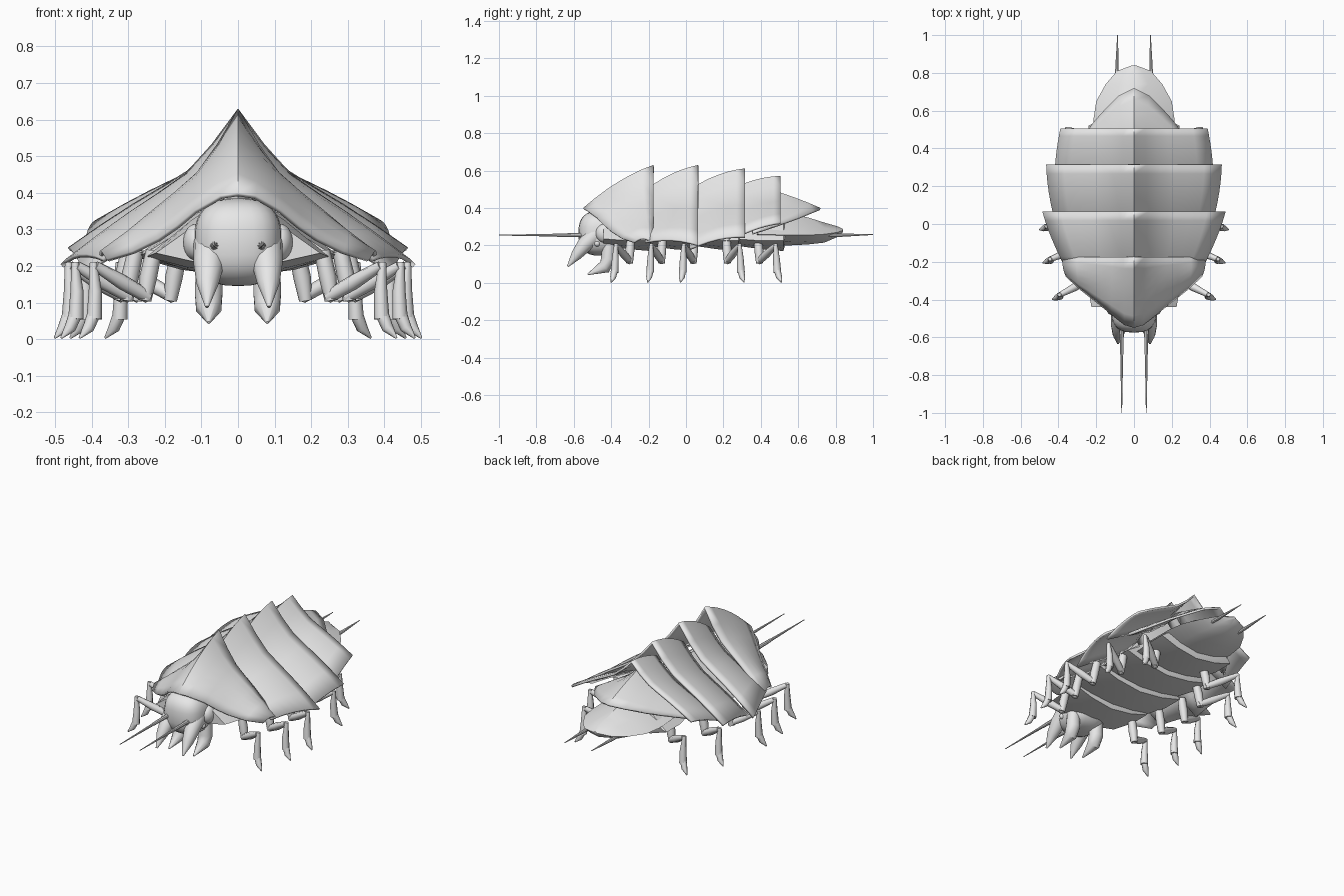
import bpy, bmesh, math
from mathutils import Vector

cube = bpy.data.objects.get("Cube")
if cube:
    bpy.data.objects.remove(cube, do_unlink=True)

grey = bpy.data.materials.new("pale_grey")
grey.use_nodes = True
grey.diffuse_color = (0.8, 0.8, 0.8, 1)
grey.node_tree.nodes["Principled BSDF"].inputs["Base Color"].default_value = (0.8, 0.8, 0.8, 1)


def finish(name, bm, closed=True, angle=35):
    """Turn a bmesh into a named, coloured, shaded object."""
    if closed:
        bmesh.ops.recalc_face_normals(bm, faces=bm.faces)
    mesh = bpy.data.meshes.new(name)
    bm.to_mesh(mesh)
    bm.free()
    mesh.materials.append(grey)
    ob = bpy.data.objects.new(name, mesh)
    bpy.context.collection.objects.link(ob)
    bpy.ops.object.select_all(action='DESELECT')
    ob.select_set(True)
    bpy.context.view_layer.objects.active = ob
    bpy.ops.object.shade_smooth_by_angle(angle=math.radians(angle))
    return ob


def loft(bm, rows, ring=True):
    """Skin rows of points; rings are capped at both ends."""
    vs = [[bm.verts.new(p) for p in row] for row in rows]
    n = len(vs[0])
    for a, b in zip(vs, vs[1:]):
        for j in range(n if ring else n - 1):
            k = (j + 1) % n
            bm.faces.new((a[j], a[k], b[k], b[j]))
    if ring:
        bm.faces.new(vs[0][::-1])
        bm.faces.new(vs[-1])


def tube(bm, path, radii, sides=8):
    """Tapered tube along a path."""
    pts = [Vector(p) for p in path]
    rows = []
    for i, (p, r) in enumerate(zip(pts, radii)):
        t = (pts[min(i + 1, len(pts) - 1)] - pts[max(i - 1, 0)]).normalized()
        u = t.cross(Vector((1, 0, 0))).normalized()
        v = t.cross(u)
        angles = [math.tau * k / sides for k in range(sides)]
        rows.append([p + (u * math.cos(a) + v * math.sin(a)) * r for a in angles])
    loft(bm, rows)


def ball(bm, centre, size, power=1.0):
    """Ellipsoid, squared off when power is below one."""
    made = bmesh.ops.create_uvsphere(bm, u_segments=24, v_segments=16, radius=1)
    for v in made["verts"]:
        v.co = Vector([c + s * math.copysign(abs(q) ** power, q)
                       for c, s, q in zip(centre, size, v.co)])


# Back plates: skins between a front edge and a rear edge
PROFILE = [(0, 1), (.15, .77), (.3, .58), (.45, .46), (.62, .33), (.8, .18), (1, 0)]


def arch(y, half, top, low):
    return [(t * half, y, low + (top - low) * f) for t, f in PROFILE]


def back_plate(name, front, rear, bulge, steps=6):
    rows = []
    for i in range(steps + 1):
        s = i / steps
        hump = 4 * s * (1 - s) * bulge
        half = []
        for a, b in zip(front, rear):
            p = Vector(a).lerp(Vector(b), s)
            half.append(Vector((p.x * (1 + hump), p.y, p.z + hump)))
        mirrored = [Vector((-p.x, p.y, p.z)) for p in half[:0:-1]]
        rows.append(mirrored + half)
    bm = bmesh.new()
    loft(bm, rows, ring=False)
    ob = finish(name, bm, closed=False)
    mod = ob.modifiers.new("thickness", 'SOLIDIFY')
    mod.thickness = .012
    mod.offset = -1


hood_lip = [(0, -.55, .40), (.05, -.535, .392), (.12, -.48, .352), (.17, -.44, .31),
            (.22, -.40, .275), (.29, -.345, .24), (.36, -.28, .218)]
tail_lip = [(0, .72, .40), (.08, .68, .383), (.16, .60, .35), (.21, .545, .33),
            (.25, .49, .31), (.30, .42, .285), (.34, .36, .265)]
back_plate("hood_plate", hood_lip, arch(-.175, .375, .63, .215), .025)
back_plate("second_plate", arch(-.22, .37, .495, .22), arch(.065, .485, .63, .205), .02)
back_plate("third_plate", arch(.02, .42, .50, .185), arch(.315, .465, .612, .25), .02)
back_plate("fourth_plate", arch(.27, .42, .515, .25), arch(.505, .39, .572, .325), .012)
back_plate("rear_plate", arch(.35, .32, .525, .275), tail_lip, .01)


# Belly segments, each flaring towards its rear lip
def section(y, half, top, edge, low):
    right = [(0, y, top), (half * .5, y, edge + (top - edge) * .55), (half, y, edge),
             (half * .55, y, low + (edge - low) * .35), (0, y, low)]
    return right + [(-x, yy, z) for x, yy, z in right[-2:0:-1]]


cuts = [-.42, -.19, .05, .28, .52]
for i, (a, b) in enumerate(zip(cuts, cuts[1:])):
    half = (.25, .28, .28, .24)[i]
    bm = bmesh.new()
    loft(bm, [section(a - .02, half * .9, .38, .235, .20),
              section((a + b) / 2, half, .41, .225, .18),
              section(b, half, .41, .225, .17),
              section(b + .01, half * .92, .38, .235, .20)])
    finish("belly_segment_%d" % (i + 1), bm, angle=30)

# Tail
bm = bmesh.new()
loft(bm, [section(*s) for s in [(.38, .21, .38, .26, .20), (.55, .215, .37, .255, .20),
                                (.65, .20, .35, .255, .205), (.74, .15, .322, .26, .215),
                                (.81, .09, .302, .27, .245), (.84, .01, .288, .28, .272)]])
finish("tail", bm, angle=40)

# Head
bm = bmesh.new()
ball(bm, (0, -.455, .265), (.12, .12, .12), .75)
finish("head", bm, angle=60)

# Legs: foot x, hip y, foot y
LEGS = [(.435, -.30, -.40), (.485, -.13, -.205), (.503, .04, -.03),
        (.46, .22, .31), (.365, .39, .51)]

for side, word in ((1, "left"), (-1, "right")):
    # Eyes
    bm = bmesh.new()
    ball(bm, (side * .115, -.435, .265), (.035, .048, .05))
    ball(bm, (side * .105, -.475, .21), (.015, .016, .016))
    finish(word + "_eyes", bm, angle=60)

    # Fangs and lower jaws
    x = side * .08
    bm = bmesh.new()
    tube(bm, [(x * .9, -.48, .26), (x, -.54, .205), (x * 1.04, -.585, .15),
              (x * 1.06, -.632, .088)], [.05, .042, .03, .005], 12)
    finish(word + "_fang", bm, angle=50)
    bm = bmesh.new()
    tube(bm, [(x, -.41, .22), (x, -.415, .13), (x, -.435, .085), (x, -.525, .045)],
         [.035, .04, .036, .004], 10)
    finish(word + "_lower_jaw", bm, angle=50)

    # Antenna and tail spine
    x = side * .065
    bm = bmesh.new()
    tube(bm, [(x, -.53, .255), (x, -.69, .255)], [.012, .009])
    tube(bm, [(x, -.68, .255), (x, -1, .255)], [.008, .002])
    finish(word + "_antenna", bm)
    bm = bmesh.new()
    tube(bm, [(side * .095, .6, .255), (side * .09, .83, .255), (side * .087, 1, .258)],
         [.01, .009, .002])
    finish(word + "_tail_spine", bm)

    # Jointed legs
    for i, (foot, hip_y, foot_y) in enumerate(LEGS):
        def at(dx, t, z):
            return (side * (foot - dx), hip_y + (foot_y - hip_y) * t, z)
        bm = bmesh.new()
        tube(bm, [at(.205, -.05, .24), at(.19, 0, .17), at(.18, .02, .105)],
             [.022, .024, .018])
        tube(bm, [at(.19, 0, .115), at(.12, .35, .155), at(.045, .74, .20)],
             [.018, .021, .014])
        tube(bm, [at(.04, .74, .21), at(.045, .78, .13), at(.042, .82, .055)],
             [.01, .018, .021])
        tube(bm, [at(.04, .82, .065), at(.026, .9, .03), at(.002, 1, .003)],
             [.018, .016, .003])
        finish("%s_leg_%d" % (word, i + 1), bm, angle=50)
